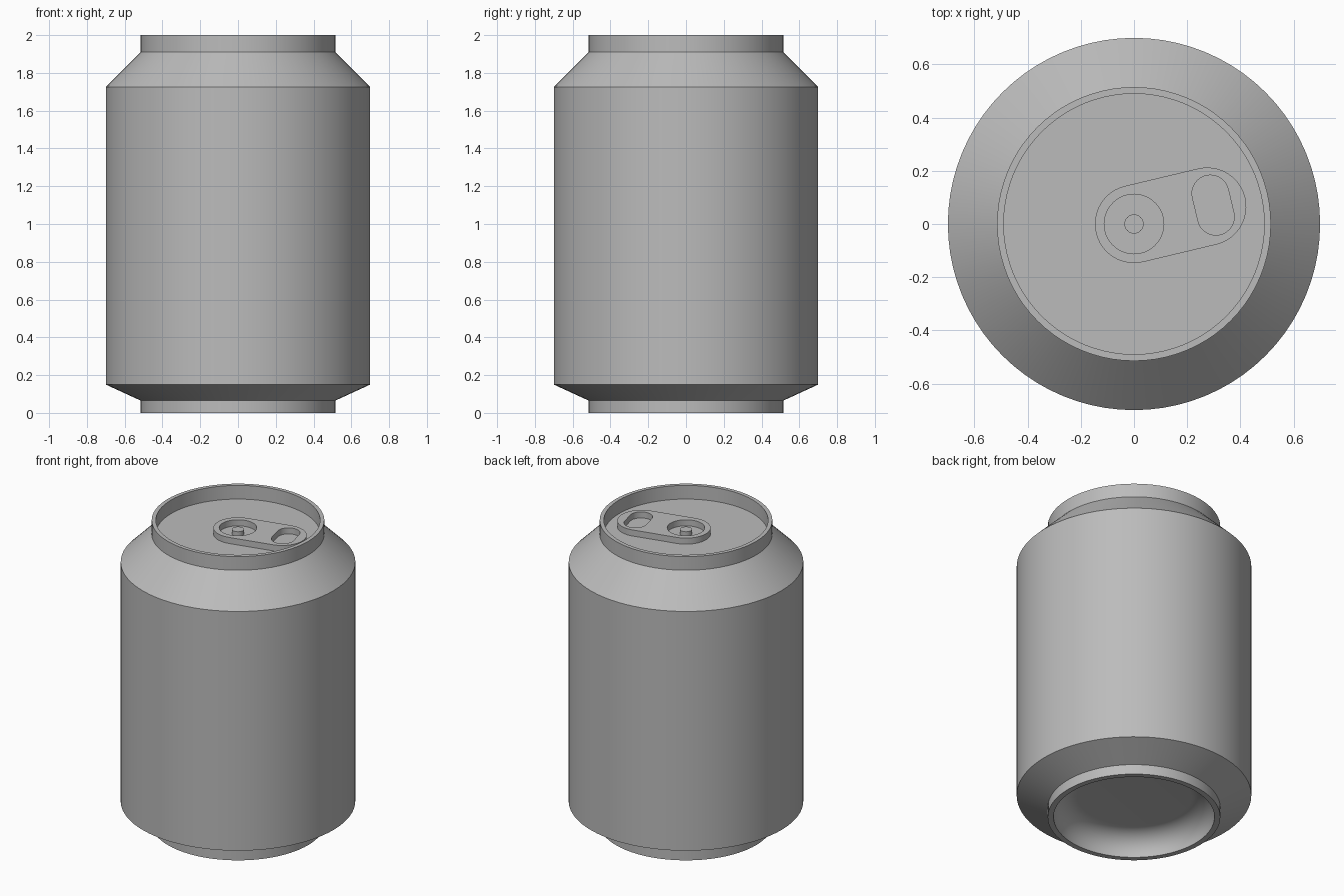
import bpy, bmesh, math
from mathutils import Matrix, Vector

cube = bpy.data.objects.get("Cube")
if cube:
    bpy.data.objects.remove(cube, do_unlink=True)

# One bare metal colour for the whole can
metal = bpy.data.materials.new("grey metal")
metal.use_nodes = True
grey = (0.5, 0.5, 0.5, 1)
metal.diffuse_color = grey
metal.node_tree.nodes["Principled BSDF"].inputs["Base Color"].default_value = grey


def finish(obj):
    """Give the part its colour and smooth its round faces."""
    obj.data.materials.clear()
    obj.data.materials.append(metal)
    bpy.ops.object.select_all(action='DESELECT')
    obj.select_set(True)
    bpy.context.view_layer.objects.active = obj
    bpy.ops.object.shade_smooth_by_angle(angle=math.radians(25))


def lathe(name, profile, steps=80):
    """Spin (radius, height) points, both ends on the axis, about z."""
    bm = bmesh.new()
    verts = [bm.verts.new((r, 0, z)) for r, z in profile]
    edges = [bm.edges.new(pair) for pair in zip(verts, verts[1:])]
    bmesh.ops.spin(bm, geom=verts + edges, axis=(0, 0, 1), cent=(0, 0, 0),
                   angle=math.tau, steps=steps)
    bmesh.ops.remove_doubles(bm, verts=bm.verts, dist=1e-4)
    bmesh.ops.recalc_face_normals(bm, faces=bm.faces)
    mesh = bpy.data.meshes.new(name)
    bm.to_mesh(mesh)
    bm.free()
    obj = bpy.data.objects.new(name, mesh)
    bpy.context.collection.objects.link(obj)
    finish(obj)
    return obj


def stadium(centre, half_length, radius, angle, steps=24):
    """Outline of a round-ended slot; a zero half length gives a circle."""
    turn = Matrix.Rotation(angle, 2)
    points = []
    for side in (1, -1):
        for i in range(steps + 1):
            a = math.pi * (i / steps - 0.5)
            p = Vector((half_length + radius * math.cos(a), radius * math.sin(a)))
            points.append(Vector(centre) + turn @ (p * side))
    return points


# Can: domed underside, foot, walls, neck, rim and sunken lid
LID = 1.91
dome_rim, dome_flat, dome_height = 0.48, 0.34, 0.14
dome = []
for i in range(13):
    a = math.pi / 2 * (1 - i / 12)
    dome.append((dome_flat + (dome_rim - dome_flat) * math.cos(a),
                 dome_height * math.sin(a)))
lathe("can_body", [(0, dome_height)] + dome + [
    (0.515, 0), (0.515, 0.065), (0.7, 0.15), (0.7, 1.725),
    (0.515, LID), (0.515, 2), (0.49, 2), (0.49, LID), (0, LID)])

# Rivet holding the tab
lathe("rivet", [(0, LID), (0.036, LID), (0.036, LID + 0.03), (0, LID + 0.03)], 32)

# Pull tab: a flat plate with a round hole and a finger slot
TILT = math.radians(13.4)
along = Vector((math.cos(TILT), math.sin(TILT)))
thickness = 0.04
outlines = [
    stadium(along * 0.1415, 0.1415, 0.147, TILT),
    stadium((0, 0), 0, 0.112, TILT),
    stadium(along * 0.306, 0.045, 0.069, TILT + math.pi / 2),
]
curve = bpy.data.curves.new("pull_tab", 'CURVE')
curve.dimensions = '2D'
curve.fill_mode = 'BOTH'
curve.extrude = thickness / 2
for outline in outlines:
    spline = curve.splines.new('POLY')
    spline.points.add(len(outline) - 1)
    for point, p in zip(spline.points, outline):
        point.co = (p.x, p.y, 0, 1)
    spline.use_cyclic_u = True
tab = bpy.data.objects.new("pull_tab", curve)
tab.location.z = LID + thickness / 2
bpy.context.collection.objects.link(tab)
bpy.ops.object.select_all(action='DESELECT')
tab.select_set(True)
bpy.context.view_layer.objects.active = tab
bpy.ops.object.convert(target='MESH')
tab = bpy.context.view_layer.objects.active
bm = bmesh.new()
bm.from_mesh(tab.data)
bmesh.ops.remove_doubles(bm, verts=bm.verts, dist=1e-4)
bmesh.ops.recalc_face_normals(bm, faces=bm.faces)
bm.to_mesh(tab.data)
bm.free()
finish(tab)
